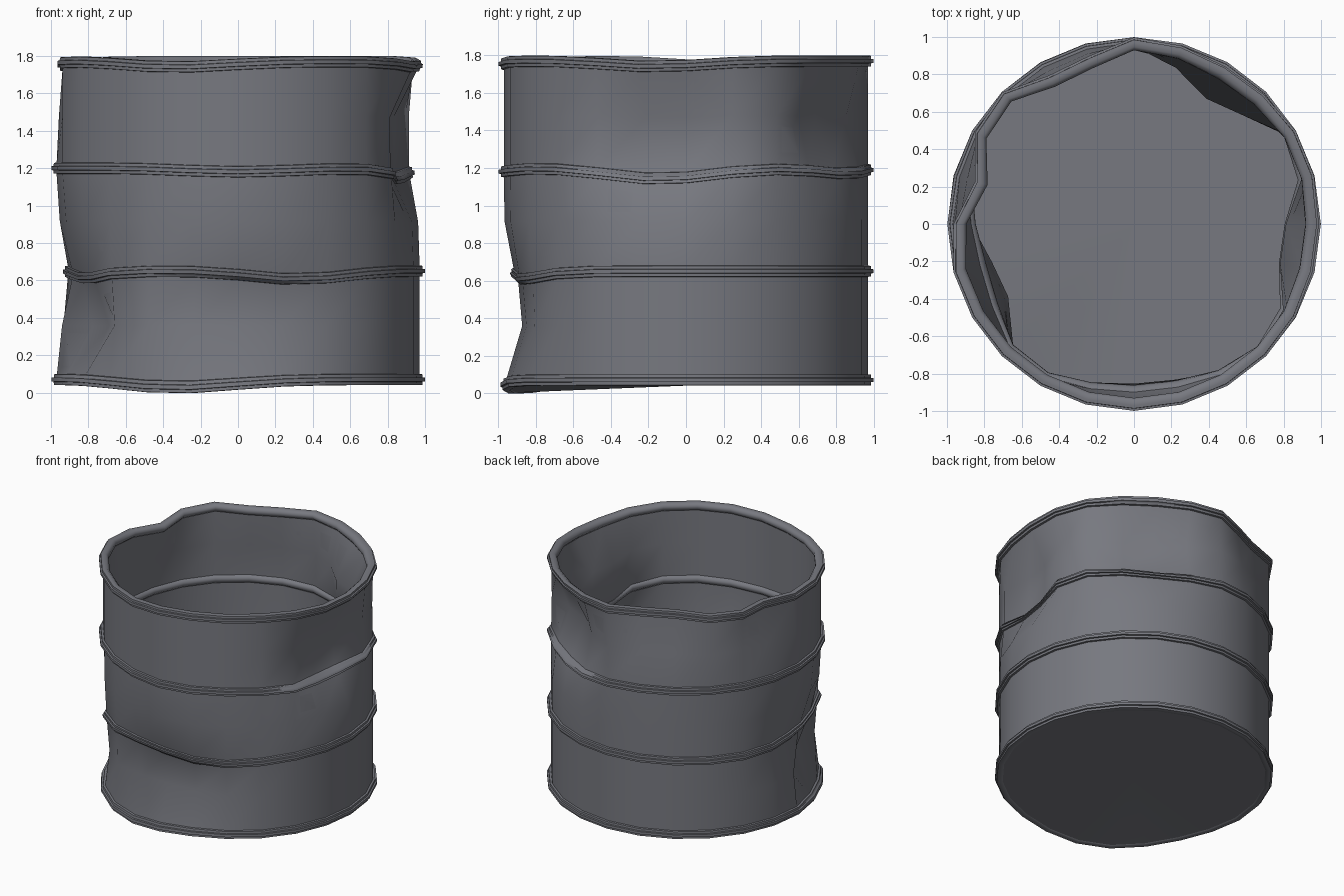
import bpy, bmesh, math

cube = bpy.data.objects.get("Cube")
if cube:
    bpy.data.objects.remove(cube, do_unlink=True)

SIDES = 24
WALL_OUT, WALL_IN = 0.971, 0.952
HOOP_LEVELS = {"base_hoop": 0.07, "lower_hoop": 0.65, "upper_hoop": 1.2, "rim_hoop": 1.77}

# Dents: angle, height, inward depth, angular width, vertical reach
DENTS = [
    (58, 1.46, 0.18, 19, 0.23),
    (-8, 1.36, 0.19, 19, 0.25),
    (204, 0.36, 0.17, 18, 0.2),
    (192, 0.65, 0.09, 26, 0.22),
    (273, 0.46, 0.115, 28, 0.25),
    (114, 1.77, 0.09, 14, 0.3),
    (166, 1.77, 0.12, 13, 0.3),
]
# Sags: angle, height, drop, angular width, vertical reach
SAGS = [
    (250, 0.05, 0.045, 26, 0.12),
    (290, 0.65, 0.045, 22, 0.2),
    (202, 0.65, 0.04, 22, 0.2),
    (-9, 1.2, 0.06, 24, 0.2),
    (65, 1.2, 0.03, 24, 0.2),
    (270, 1.2, 0.02, 24, 0.2),
    (250, 1.77, 0.03, 24, 0.2),
    (-10, 1.77, 0.03, 22, 0.2),
    (167, 1.77, 0.03, 22, 0.2),
]

steel = bpy.data.materials.new("dark_steel")
steel.use_nodes = True
COLOUR = (0.185, 0.19, 0.215, 1)
steel.diffuse_color = COLOUR
steel.node_tree.nodes["Principled BSDF"].inputs["Base Color"].default_value = COLOUR


def influence(blows, angle, z, steepness):
    total = 0
    for at, height, amount, width, reach in blows:
        turn = (angle - at + 180) % 360 - 180
        total += amount * math.exp(-abs(turn / width) ** steepness - ((z - height) / reach) ** 2)
    return total


def battered(r, z, i):
    """Place a point of the lathe, pushed in and down by the blows."""
    angle = 360 * i / SIDES
    dented = r - influence(DENTS, angle, z, 3)
    dropped = z - influence(SAGS, angle, z, 2)
    a = math.radians(angle)
    return dented * math.cos(a), dented * math.sin(a), dropped


def lathe(name, profile, closed):
    """Spin a profile of (radius, height); a zero radius becomes a pole."""
    bm = bmesh.new()
    rows = []
    for r, z in profile:
        if r == 0:
            rows.append([bm.verts.new((0, 0, z))] * SIDES)
        else:
            rows.append([bm.verts.new(battered(r, z, i)) for i in range(SIDES)])
    pairs = list(zip(rows, rows[1:]))
    if closed:
        pairs.append((rows[-1], rows[0]))
    for low, high in pairs:
        for i in range(SIDES):
            j = (i + 1) % SIDES
            bm.faces.new(dict.fromkeys((low[i], low[j], high[j], high[i])))
    bmesh.ops.recalc_face_normals(bm, faces=bm.faces)
    mesh = bpy.data.meshes.new(name)
    bm.to_mesh(mesh)
    bm.free()
    mesh.materials.append(steel)
    obj = bpy.data.objects.new(name, mesh)
    bpy.context.collection.objects.link(obj)
    bpy.ops.object.select_all(action="DESELECT")
    obj.select_set(True)
    bpy.context.view_layer.objects.active = obj
    bpy.ops.object.shade_smooth_by_angle(angle=math.radians(60))


# Open drum: underside, outer wall, inner wall and floor
levels = [0.045, 0.1, 0.36, 0.62, 0.68, 0.92, 1.17, 1.23, 1.48, 1.74, 1.78]
outer = [(WALL_OUT, z) for z in levels]
inner = [(WALL_IN, z) for z in reversed(levels[1:])]
lathe("drum_shell", [(0, 0.04)] + outer + inner + [(WALL_IN, 0.057), (0, 0.052)], False)

# Hoops: stepped outside the wall, a plain ridge inside it
half = [(-0.03, 0.0), (-0.028, 0.015), (-0.012, 0.016), (-0.01, 0.028)]
section = half + [(-z, out) for z, out in reversed(half)]
ridge = [(0.03, 0.004), (0.012, 0.022), (-0.012, 0.022), (-0.03, 0.004)]
for name, height in HOOP_LEVELS.items():
    outside = [(WALL_OUT + out, height + z) for z, out in section]
    inside = [(WALL_IN - out, height + z) for z, out in ridge]
    lathe(name, outside + inside, True)
